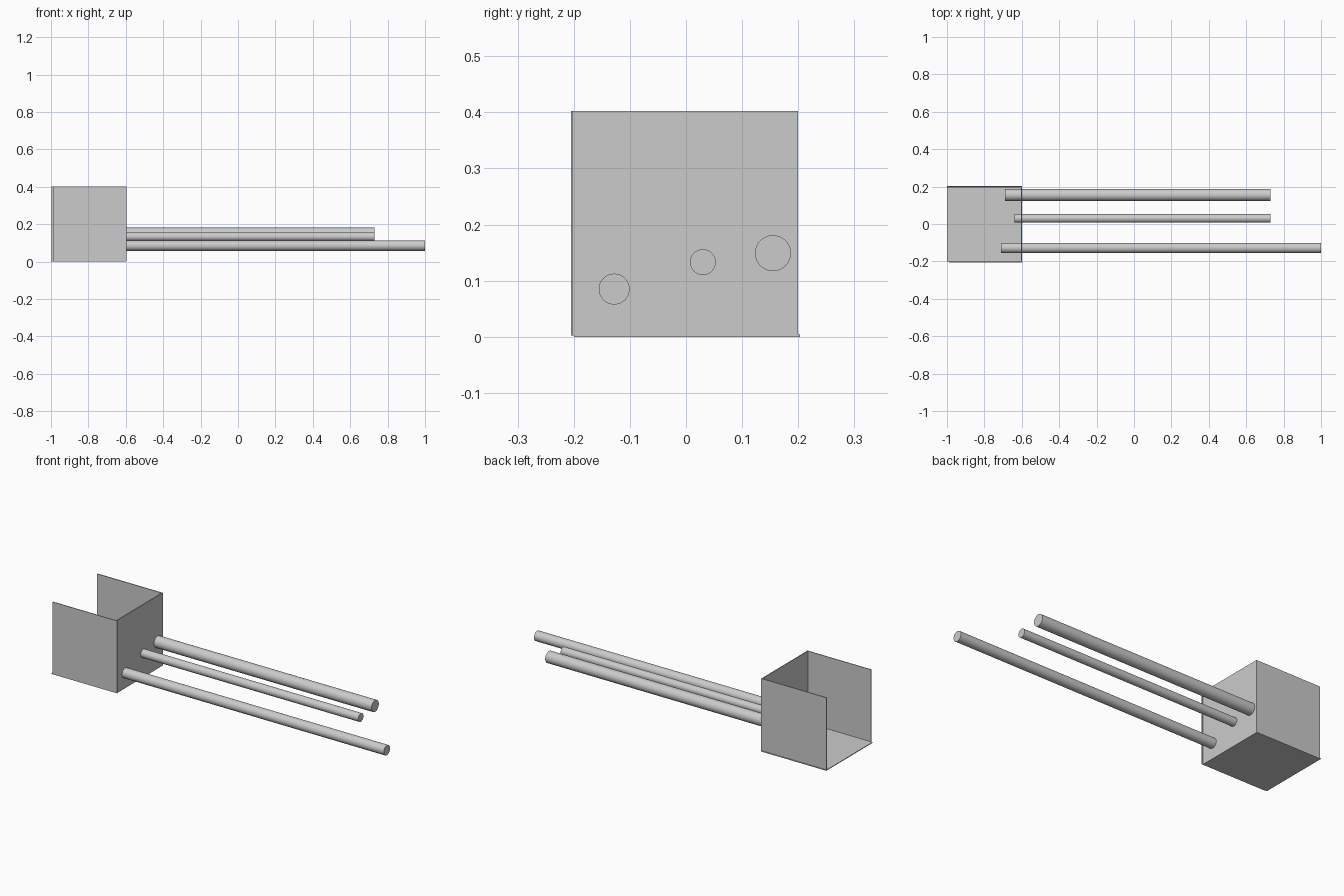
import bpy
from math import pi, radians

cube = bpy.data.objects.get("Cube")
if cube:
    bpy.data.objects.remove(cube, do_unlink=True)

grey = bpy.data.materials.new("light_grey")
grey.use_nodes = True
colour = (0.6, 0.6, 0.6, 1)
grey.diffuse_color = colour
grey.node_tree.nodes["Principled BSDF"].inputs["Base Color"].default_value = colour


def panel(name, low, high):
    """Thin board spanning two opposite corners."""
    centre = [(a + b) / 2 for a, b in zip(low, high)]
    bpy.ops.mesh.primitive_cube_add(size=1, location=centre)
    obj = bpy.context.object
    obj.name = name
    obj.scale = [b - a for a, b in zip(low, high)]
    bpy.ops.object.transform_apply(location=False, rotation=False, scale=True)
    obj.data.materials.append(grey)


def rod(name, start, end, y, z, radius):
    """Round bar lying along x."""
    bpy.ops.mesh.primitive_cylinder_add(
        vertices=48, radius=radius, depth=end - start,
        location=((start + end) / 2, y, z), rotation=(0, pi / 2, 0))
    obj = bpy.context.object
    obj.name = name
    bpy.ops.object.shade_smooth_by_angle(angle=radians(30))
    obj.data.materials.append(grey)


# Box, open at the top and at one end
panel("floor", (-1, -0.2, 0), (-0.6, 0.203, 0.004))
panel("front_wall", (-0.99, -0.205, 0.002), (-0.595, -0.201, 0.402))
panel("back_wall", (-0.998, 0.195, 0.002), (-0.6, 0.2, 0.402))
panel("end_wall", (-0.605, -0.201, 0.002), (-0.6, 0.195, 0.402))

# Rods passing through the end wall
rod("front_rod", -0.71, 1, -0.128, 0.085, 0.0275)
rod("middle_rod", -0.64, 0.73, 0.03, 0.133, 0.023)
rod("back_rod", -0.69, 0.73, 0.155, 0.149, 0.032)
